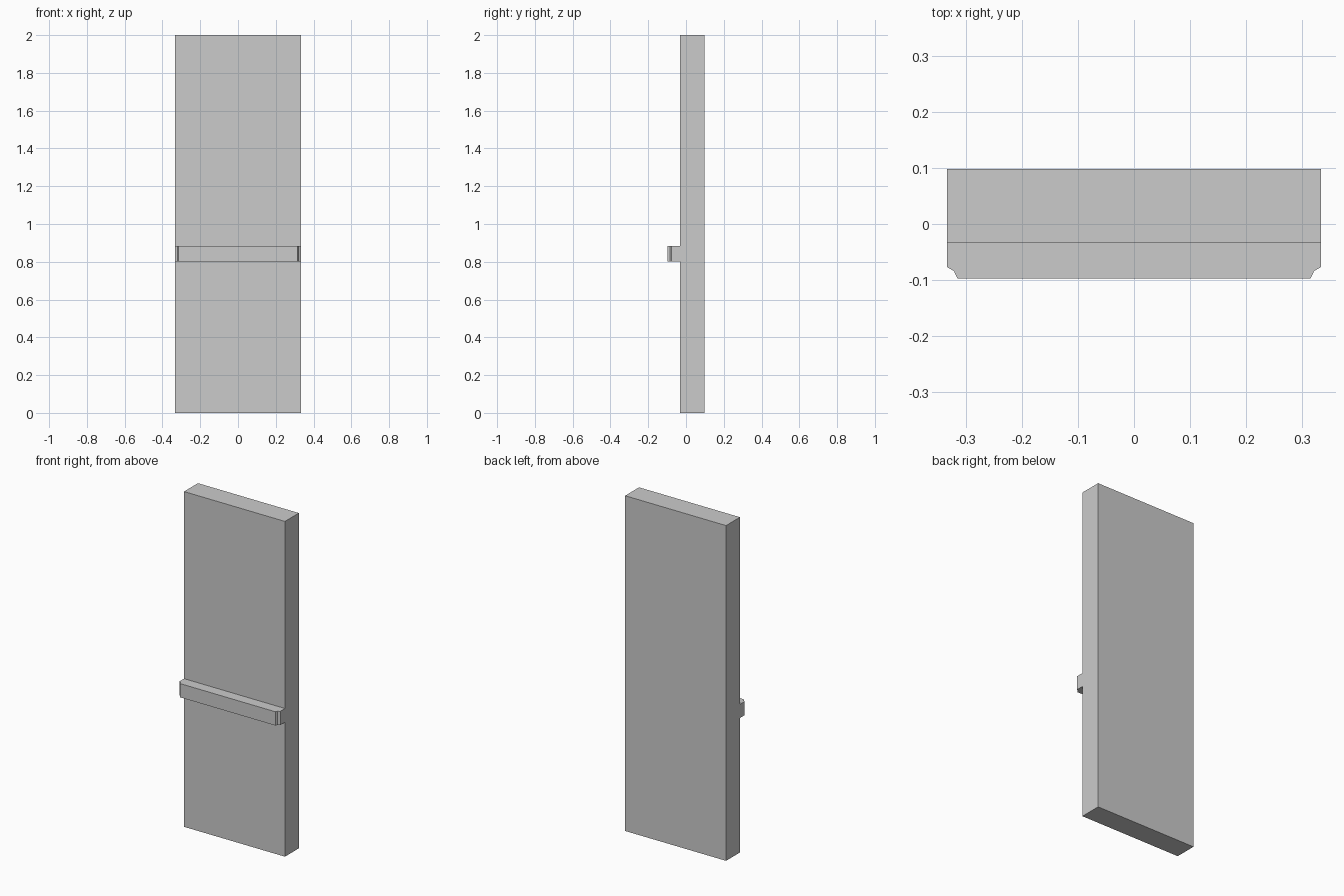
import bpy, bmesh

if "Cube" in bpy.data.objects:
    bpy.data.objects.remove(bpy.data.objects["Cube"])


def extrude_outline(name, outline, z0, z1):
    """Solid made by raising an xy outline from z0 to z1."""
    bm = bmesh.new()
    face = bm.faces.new([bm.verts.new((x, y, z0)) for x, y in outline])
    res = bmesh.ops.extrude_face_region(bm, geom=[face])
    top = [v for v in res["geom"] if isinstance(v, bmesh.types.BMVert)]
    bmesh.ops.translate(bm, verts=top, vec=(0, 0, z1 - z0))
    bmesh.ops.recalc_face_normals(bm, faces=bm.faces)
    mesh = bpy.data.meshes.new(name)
    bm.to_mesh(mesh)
    bm.free()
    obj = bpy.data.objects.new(name, mesh)
    bpy.context.collection.objects.link(obj)
    return obj


def mirrored(half):
    """Complete a right-hand half outline across x = 0."""
    return half + [(-x, y) for x, y in reversed(half)]


W = 0.333        # half width
FRONT = -0.033   # front face of the panel

# Tall flat panel
extrude_outline("panel", mirrored([(W, FRONT), (W, 0.098)]), 0, 2)

# Front rail with notched, concave outer corners
extrude_outline("rail", mirrored([(0.315, -0.097), (0.321, -0.084),
                                  (W, -0.077), (W, FRONT)]), 0.802, 0.884)
